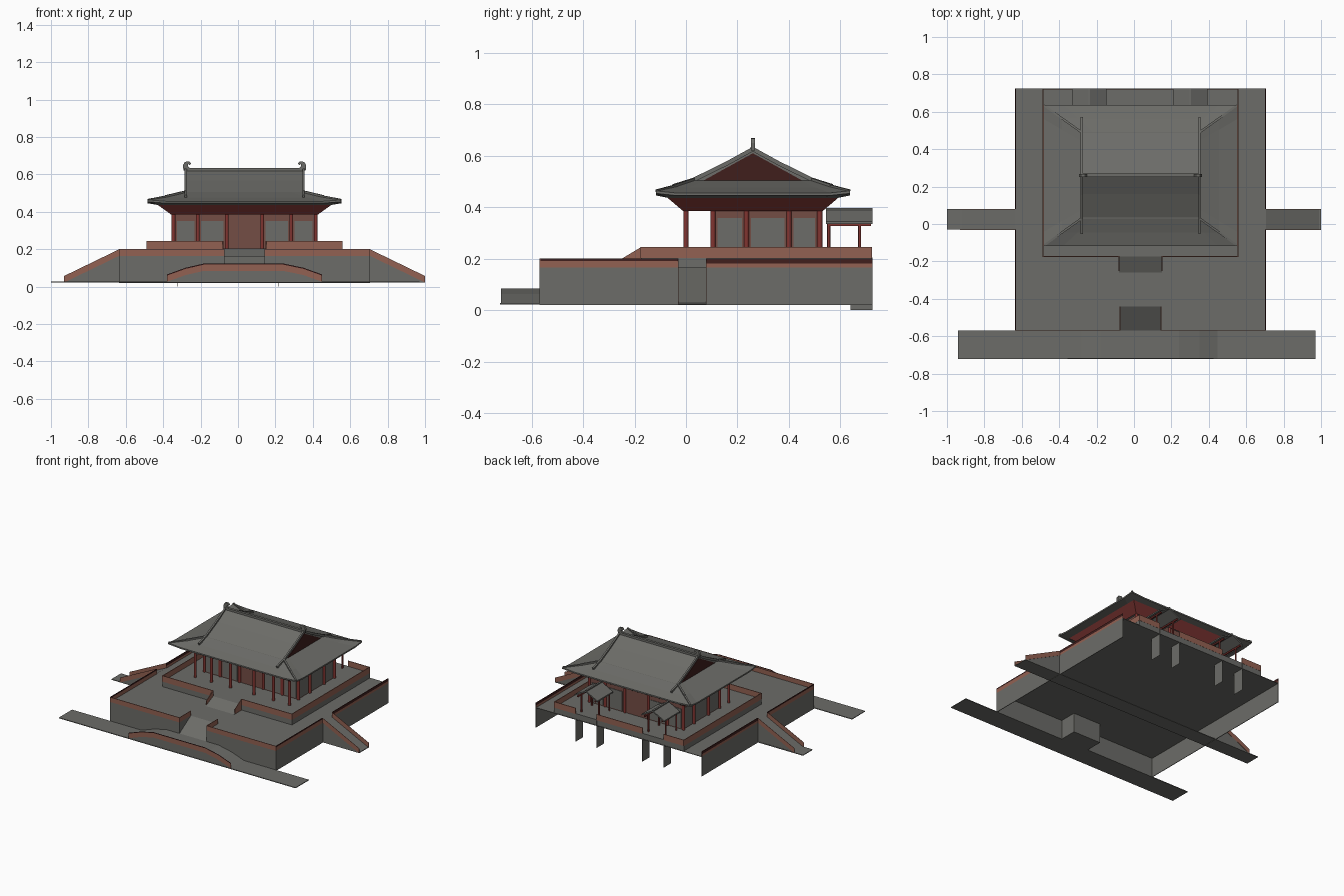
import bpy, bmesh
from mathutils import Vector

if "Cube" in bpy.data.objects:
    bpy.data.objects.remove(bpy.data.objects["Cube"])

CX, CY = 0.035, 0.26      # hall centre
FLOOR, TERRACE = 0.165, 0.205
THIN = 0.004              # parapet thickness


def material(name, r, g, b):
    m = bpy.data.materials.new(name)
    m.use_nodes = True
    m.diffuse_color = (r, g, b, 1)
    bsdf = next(n for n in m.node_tree.nodes if n.type == "BSDF_PRINCIPLED")
    bsdf.inputs["Base Color"].default_value = (r, g, b, 1)
    return m


STONE = material("grey stone", 0.15, 0.15, 0.138)
TILE = material("grey roof tile", 0.15, 0.15, 0.138)
BRICK = material("brown brick", 0.29, 0.12, 0.085)
RED = material("column red", 0.22, 0.035, 0.03)
EAVE = material("eave red", 0.27, 0.047, 0.042)
DARK = material("dark red", 0.05, 0.013, 0.012)
WOOD = material("door brown", 0.175, 0.075, 0.06)


def finish(name, bm, *mats):
    bmesh.ops.recalc_face_normals(bm, faces=bm.faces)
    me = bpy.data.meshes.new(name)
    bm.to_mesh(me)
    bm.free()
    for m in mats:
        me.materials.append(m)
    ob = bpy.data.objects.new(name, me)
    bpy.context.collection.objects.link(ob)
    return ob


def prism(name, pts, axis, a, b, mat):
    """Extrude a profile along x (points are y, z) or y (points are x, z)."""
    bm = bmesh.new()
    place = (lambda p, t: (t, *p)) if axis == "x" else (lambda p, t: (p[0], t, p[1]))
    face = bm.faces.new([bm.verts.new(place(p, a)) for p in pts])
    ext = bmesh.ops.extrude_face_region(bm, geom=[face])
    move = Vector((b - a, 0, 0) if axis == "x" else (0, b - a, 0))
    bmesh.ops.translate(bm, vec=move, verts=[v for v in ext["geom"] if isinstance(v, bmesh.types.BMVert)])
    return finish(name, bm, mat)


def box(name, x0, x1, y0, y1, z0, z1, mat):
    return prism(name, [(x0, z0), (x1, z0), (x1, z1), (x0, z1)], "y", y0, y1, mat)


def bar(name, p, q, w, h, mat):
    """Rectangular bar between two points."""
    p, q = Vector(p), Vector(q)
    bm = bmesh.new()
    bmesh.ops.create_cube(bm, size=1)
    bmesh.ops.scale(bm, vec=(w, h, (q - p).length), verts=bm.verts)
    ob = finish(name, bm, mat)
    ob.location = (p + q) / 2
    ob.rotation_mode = "QUATERNION"
    ob.rotation_quaternion = (q - p).to_track_quat("Z", "Y")
    return ob


def post(name, x, y, z0, z1, r, mat):
    bm = bmesh.new()
    bmesh.ops.create_cone(bm, cap_ends=True, segments=10, radius1=r, radius2=r, depth=z1 - z0)
    ob = finish(name, bm, mat)
    ob.location = (x, y, (z0 + z1) / 2)
    for f in ob.data.polygons:
        f.use_smooth = len(f.vertices) == 4


def loft(name, rings, mats, bands):
    """Stack rectangular rings whose corners are lifted by the fourth value."""
    bm = bmesh.new()
    ts = (-1, -0.8, 0, 0.8)
    loops = []
    for hx, hy, z, lift in rings:
        pts = []
        for sx, sy, dx, dy in ((0, -1, 1, 0), (1, 0, 0, 1), (0, 1, -1, 0), (-1, 0, 0, -1)):
            for t in ts:
                pts.append(bm.verts.new((CX + hx * (sx + dx * t), CY + hy * (sy + dy * t),
                                         z + (lift if t == -1 else 0))))
        loops.append(pts)
    for a, b, band in zip(loops, loops[1:], bands):
        for i in range(len(a)):
            j = (i + 1) % len(a)
            bm.faces.new((a[i], a[j], b[j], b[i])).material_index = band
    bm.faces.new(loops[-1]).material_index = bands[-1]
    return finish(name, bm, *mats)


# Ground strips
box("front_path", -0.94, 0.97, -0.722, -0.57, 0.022, 0.027, STONE)
box("side_path", -1, 1, -0.03, 0.08, 0.022, 0.027, STONE)

# Platform: thin floor on walls, open underneath and at the back
PX, PY0, PY1, SX = 0.67, -0.57, 0.725, 0.108
box("platform_floor", CX - PX, CX + PX, -0.44, PY1, FLOOR - THIN, FLOOR, STONE)
prism("front_steps", [(PY0, 0.02), (-0.44, 0.02), (-0.44, FLOOR), (PY0, 0.085)], "x", CX - SX, CX + SX, STONE)
for s in (-1, 1):
    def span(a, b):
        return sorted((CX + s * a, CX + s * b))
    out = span(PX - THIN, PX)
    box("front_floor", *span(SX, PX), PY0, -0.44, FLOOR - THIN, FLOOR, STONE)
    box("front_wall", *span(SX, PX), PY0, PY0 + THIN, 0.02, FLOOR, STONE)
    box("step_side_wall", *span(SX, SX + THIN), PY0, -0.44, 0.02, FLOOR, STONE)
    box("side_wall", *out, PY0, PY1, 0.02, FLOOR, STONE)
    box("front_rail", *span(SX, PX), PY0, PY0 + THIN, FLOOR, 0.2, BRICK)
    box("step_side_rail", *span(SX, SX + THIN), PY0, -0.44, FLOOR, 0.2, BRICK)
    for y0, y1, split in ((PY0, -0.03, 0.191), (0.08, PY1, 0.181)):
        box("side_rail", *out, y0, y1, FLOOR, split, BRICK)
        box("side_rail_cap", *out, y0, y1, split, 0.2, DARK)

    # Side stairs with sloping rails
    near, far = CX + s * PX, CX + s * 0.965
    prism("side_stairs", [(near, 0.022), (far, 0.022), (near, FLOOR)], "y", -0.03, 0.077, STONE)
    for y in (-0.032, 0.077):
        prism("stair_rail", [(near, FLOOR), (near, 0.2), (far, 0.057), (far, 0.022)], "y", y, y + 0.002, BRICK)

# Low front bridge
arch = [(-0.38, 0.026), (-0.28, 0.062), (-0.18, 0.085), (0.24, 0.085), (0.35, 0.062), (0.45, 0.026)]


def arch_band(name, low, high, mat):
    pts = [(x, z + low) for x, z in arch] + [(x, z + high) for x, z in reversed(arch)]
    prism(name, pts, "y", -0.7215, -0.7205, mat)


prism("bridge_deck", arch, "y", -0.72, -0.57, STONE)
arch_band("bridge_rail", 0, 0.033, BRICK)
arch_band("bridge_rail_cap", 0.033, 0.039, DARK)

# Upper terrace with parapet
TX, TY0, TY1 = 0.523, -0.175, 0.722
GATES = (-0.24, 0.30)
box("terrace", CX - TX, CX + TX, TY0, TY1, FLOOR, TERRACE, STONE)
prism("terrace_steps", [(-0.26, FLOOR), (TY0, FLOOR), (TY0, TERRACE)], "x", CX - 0.115, CX + 0.115, STONE)
for s in (-1, 1):
    ends = sorted((CX + s * 0.112, CX + s * TX))
    box("terrace_front_rail", *ends, TY0 - 0.001, TY0 + THIN, TERRACE - 0.003, 0.245, BRICK)
    x0, x1 = sorted((CX + s * (TX - THIN), CX + s * (TX + 0.001)))
    box("terrace_side_rail", x0, x1, TY0, TY1, TERRACE - 0.003, 0.245, BRICK)
    x = CX + s * 0.115
    prism("terrace_step_rail", [(-0.25, FLOOR), (-0.25, 0.2), (TY0, 0.245), (TY0, FLOOR)],
          "x", x - 0.002, x + 0.002, BRICK)
for x0, x1 in ((CX - TX, GATES[0] - 0.085), (GATES[0] + 0.085, GATES[1] - 0.085), (GATES[1] + 0.085, CX + TX)):
    box("terrace_back_rail", x0, x1, TY1 - THIN, TY1 + 0.001, TERRACE - 0.003, 0.245, BRICK)

# Small roofed gates at the back with hanging side walls
for gx in GATES:
    prism("gate_roof", [(gx - 0.092, 0.335), (gx - 0.092, 0.345), (gx, 0.393), (gx + 0.092, 0.345),
                        (gx + 0.092, 0.335), (gx, 0.383)], "y", 0.545, PY1, TILE)
    bar("gate_ridge", (gx, 0.545, 0.392), (gx, PY1, 0.392), 0.012, 0.01, TILE)
    for s in (-1, 1):
        x = gx + s * 0.085
        box("gate_side_wall", x - 0.0005, x + 0.0005, 0.64, PY1, 0, TERRACE, STONE)
        x = gx + s * 0.07
        box("gate_beam", x - 0.005, x + 0.005, 0.55, 0.72, 0.328, 0.338, RED)
        for y in (0.555, 0.675):
            post("gate_post", x, y, TERRACE, 0.335, 0.006, RED)

# Hall body, columns and panels
HX, HY0, HY1, TOP = 0.375, 0.105, 0.52, 0.392
cols = [CX + d for d in (-0.38, -0.25, -0.095, 0.095, 0.25, 0.38)]
rows = (HY0, 0.235, 0.4, HY1)
box("hall_walls", CX - HX, CX + HX, HY0, HY1, TERRACE, TOP, WOOD)
for x in cols:
    for y in (0, HY0, HY1):
        post("hall_column", x, y, TERRACE, TOP, 0.01, RED)
for x in (cols[0], cols[-1]):
    for y in rows[1:-1]:
        post("side_column", x, y, TERRACE, TOP, 0.01, RED)
for i, (a, b) in enumerate(zip(cols, cols[1:])):
    if i != 2:
        for y in (HY0, HY1):
            box("bay_panel", a + 0.018, b - 0.018, y - 0.004, y + 0.004, 0.212, 0.352, STONE)
for a, b in zip(rows, rows[1:]):
    for x in (CX - HX, CX + HX):
        box("side_panel", x - 0.004, x + 0.004, a + 0.018, b - 0.018, 0.212, 0.358, STONE)

# Lower roof: flared red underside, tiled skirt with slightly lifted corners
loft("eaves_and_skirt_roof",
     [(0.393, 0.272, 0.386, 0), (0.464, 0.332, 0.437, 0), (0.518, 0.377, 0.446, 0.008),
      (0.518, 0.377, 0.456, 0.008), (0.42, 0.305, 0.477, 0.003), (0.315, 0.23, 0.505, 0)],
     (TILE, EAVE), (1, 0, 0, 0, 0))

# Upper gabled roof
GX, PEAK = 0.315, 0.624
prism("gable_roof", [(CY - 0.23, 0.503), (CY - 0.1, 0.567), (CY, PEAK), (CY + 0.1, 0.567), (CY + 0.23, 0.503)],
      "x", CX - GX, CX + GX, TILE)
box("main_ridge", CX - GX, CX + GX, CY - 0.009, CY + 0.009, 0.61, 0.634, TILE)
for s in (-1, 1):
    x = CX + s * GX
    prism("gable_end", [(CY - 0.19, 0.505), (CY, 0.61), (CY + 0.19, 0.505)], "x", x, x + s * 0.004, DARK)
    # Curled finial at the ridge end
    curl = [(0.012, 0.62), (0.014, 0.65), (0.004, 0.667), (-0.018, 0.67), (-0.03, 0.658),
            (-0.022, 0.65), (-0.014, 0.655), (-0.012, 0.645), (-0.022, 0.635), (-0.022, 0.62)]
    prism("ridge_finial", [(x + s * a, z) for a, z in curl], "y", CY - 0.008, CY + 0.008, TILE)
    for t in (-1, 1):
        # Gable ridges run down the slope, hip ridges run to the corners
        path = [(x, CY, 0.626), (x, CY + t * 0.1, 0.571), (x, CY + t * 0.23, 0.507), (x, CY + t * 0.31, 0.482)]
        for p, q in zip(path, path[1:]):
            bar("gable_ridge", p, q, 0.012, 0.016, TILE)
        a = (x, CY + t * 0.23, 0.507)
        b = (CX + s * 0.42, CY + t * 0.305, 0.482)
        c = (CX + s * 0.515, CY + t * 0.374, 0.464)
        bar("hip_ridge", a, b, 0.012, 0.014, TILE)
        bar("hip_ridge_tip", b, c, 0.011, 0.01, TILE)
